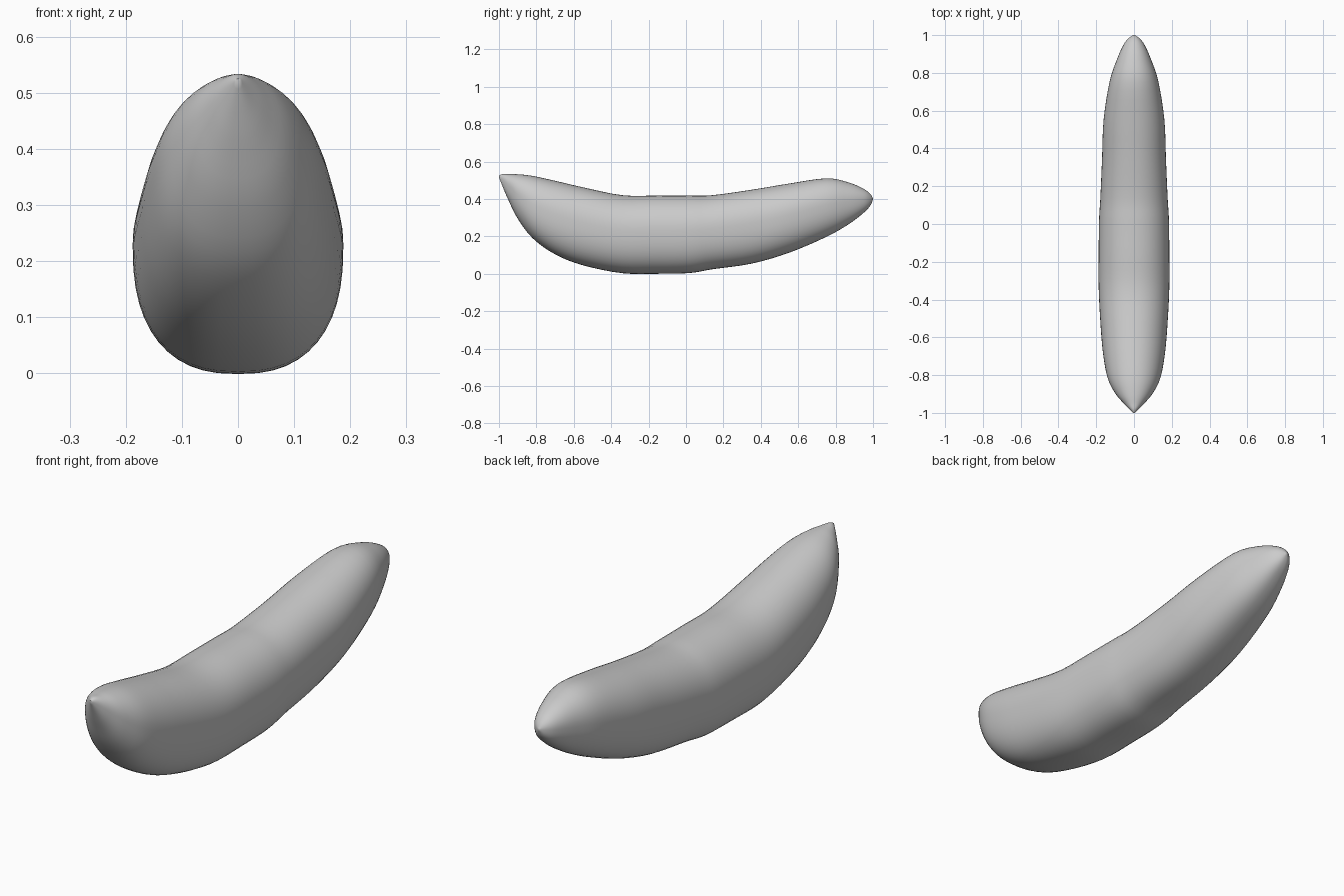
import bpy
import bmesh
from math import sin, cos, pi, copysign
from mathutils import Vector

default_cube = bpy.data.objects.get("Cube")
if default_cube:
    bpy.data.objects.remove(default_cube, do_unlink=True)

SIDES = 48   # points around each cross-section
STEPS = 4    # sections between two stations

# Stations along the body: y, top height, bottom height, half width
stations = [Vector(s) for s in (
    (-1, .525, .515, .004), (-.98, .533, .465, .024), (-.95, .533, .395, .054),
    (-.9, .532, .295, .097), (-.82, .523, .19, .138), (-.7, .497, .104, .162),
    (-.55, .462, .045, .176), (-.34, .42, .003, .187), (-.15, .418, 0, .187),
    (.02, .418, .004, .185), (.14, .42, .024, .178), (.35, .449, .054, .169),
    (.55, .482, .112, .161), (.75, .51, .197, .13), (.87, .488, .265, .091),
    (.95, .454, .326, .055), (.985, .427, .364, .027), (1, .403, .397, .003))]


def blend(a, b, c, d, t):
    """Smooth curve from b to c, with a and d as neighbours."""
    return (b * 2 + (c - a) * t + (a * 2 - b * 5 + c * 4 - d) * t ** 2
            + (b * 3 - a - c * 3 + d) * t ** 3) / 2


def bend(value, power):
    return copysign(abs(value) ** (2 / power), value)


def section(bm, station):
    """Upright oval ring, rounder above and fuller underneath."""
    y, top, bottom, width = station
    middle = bottom + (top - bottom) * .55
    ring = []
    for i in range(SIDES):
        angle = 2 * pi * i / SIDES
        up = sin(angle)
        power = 2.1 if up > 0 else 2.45
        reach = top - middle if up > 0 else middle - bottom
        ring.append(bm.verts.new((width * bend(cos(angle), power), y,
                                  middle + reach * bend(up, power))))
    return ring


# Curved fruit body, lofted from the stations
last = len(stations) - 1
path = []
for k in range(last):
    near = [stations[min(max(k + j, 0), last)] for j in (-1, 0, 1, 2)]
    path += [blend(*near, s / STEPS) for s in range(STEPS)]
path.append(stations[last])

bm = bmesh.new()
rings = [section(bm, p) for p in path]
for a, b in zip(rings, rings[1:]):
    for i in range(SIDES):
        j = (i + 1) % SIDES
        bm.faces.new((a[i], a[j], b[j], b[i]))
bm.faces.new(rings[0])
bm.faces.new(rings[-1])
bmesh.ops.recalc_face_normals(bm, faces=bm.faces)
mesh = bpy.data.meshes.new("fruit_body")
bm.to_mesh(mesh)
bm.free()

# Single plain grey material
grey = bpy.data.materials.new("light_grey")
grey.use_nodes = True
colour = (.6, .6, .6, 1)
grey.diffuse_color = colour
shader = next(n for n in grey.node_tree.nodes if n.type == "BSDF_PRINCIPLED")
shader.inputs["Base Color"].default_value = colour
mesh.materials.append(grey)

body = bpy.data.objects.new("fruit_body", mesh)
bpy.context.collection.objects.link(body)
bpy.context.view_layer.objects.active = body
body.select_set(True)
bpy.ops.object.shade_smooth_by_angle(angle=pi / 3)
